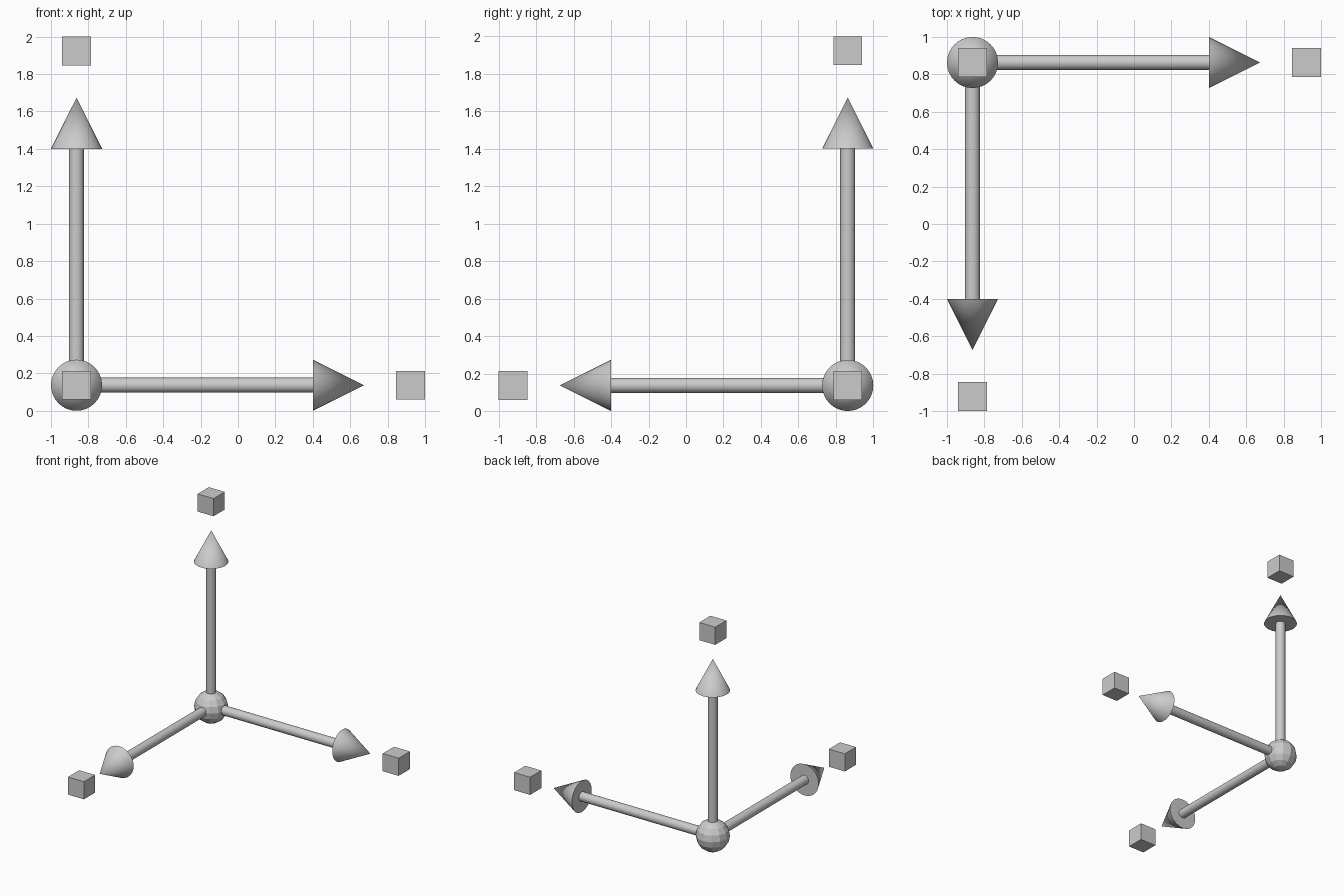
import bpy
import math
from mathutils import Vector

if "Cube" in bpy.data.objects:
    bpy.data.objects.remove(bpy.data.objects["Cube"])

R = 0.1366                            # hub and arrow head radius
HUB = Vector((-1 + R, 1 - R, R))      # shared origin of the three arrows
SHAFT_R = 0.04
HEAD_START, HEAD_LEN = 1.264, 0.273   # distances along each axis
CUBE = 0.154


def name_it(name, smooth=False):
    ob = bpy.context.object
    ob.name = name
    if smooth:
        bpy.ops.object.shade_smooth_by_angle(angle=math.radians(35))
    return ob


# Faceted ball at the origin
bpy.ops.mesh.primitive_uv_sphere_add(segments=12, ring_count=8, radius=R, location=HUB)
name_it("origin_ball")


def arrow(label, direction):
    d = Vector(direction)
    rot = d.to_track_quat('Z', 'Y').to_euler()
    # Shaft
    bpy.ops.mesh.primitive_cylinder_add(vertices=32, radius=SHAFT_R, depth=HEAD_START,
                                        location=HUB + d * HEAD_START / 2, rotation=rot)
    name_it(label + "_shaft", True)
    # Cone head
    bpy.ops.mesh.primitive_cone_add(vertices=32, radius1=R, radius2=0, depth=HEAD_LEN,
                                    location=HUB + d * (HEAD_START + HEAD_LEN / 2),
                                    rotation=rot)
    name_it(label + "_head", True)
    # Floating end cube
    bpy.ops.mesh.primitive_cube_add(size=CUBE, location=HUB + d * (2 - R - CUBE / 2))
    name_it(label + "_end_cube")


arrow("right_arrow", (1, 0, 0))
arrow("front_arrow", (0, -1, 0))
arrow("up_arrow", (0, 0, 1))
